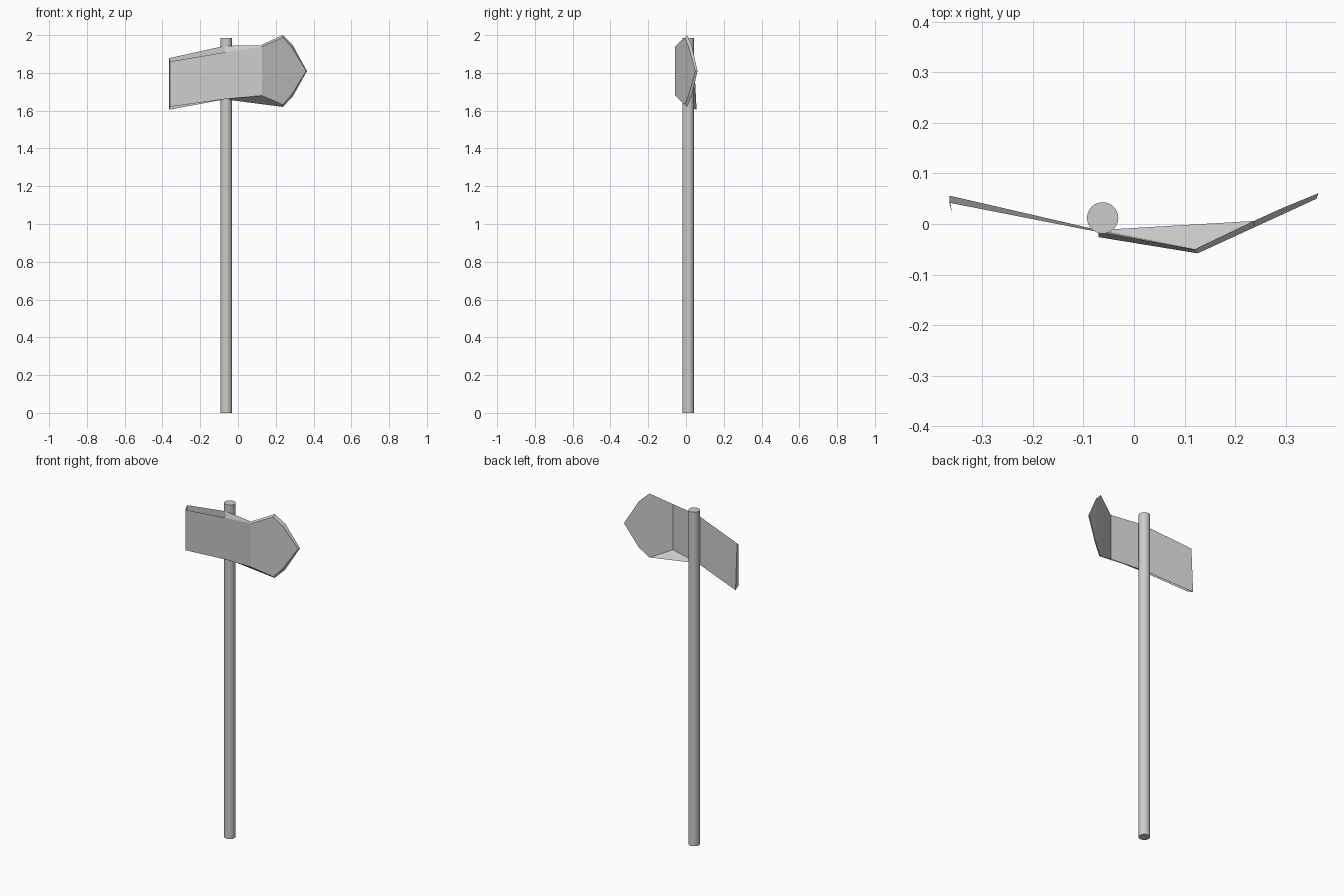
import bpy, bmesh

if "Cube" in bpy.data.objects:
    bpy.data.objects.remove(bpy.data.objects["Cube"])

# Round post
bpy.ops.mesh.primitive_cylinder_add(vertices=32, radius=0.031, depth=1.985,
                                    location=(-0.062, 0.012, 0.9925))
post = bpy.context.object
post.name = "post"
bpy.ops.object.shade_smooth_by_angle()

# Bent arrow board: columns of (x, y at bottom, y at top, z bottom, z top)
front = [(-0.36, 0.02, 0.02, 1.62, 1.86), (-0.07, -0.026, -0.026, 1.661, 1.909),
         (0.126, -0.058, -0.058, 1.68, 1.938), (0.237, -0.007, -0.007, 1.632, 1.988),
         (0.283, 0.014, 0.014, 1.683, 1.938), (0.361, 0.05, 0.05, 1.81, 1.81)]
back = [(-0.365, 0.056, 0.042, 1.605, 1.878), (-0.07, -0.012, -0.016, 1.66, 1.943),
        (0.12, -0.05, -0.05, 1.675, 1.946), (0.237, 0.006, 0.006, 1.62, 2.0),
        (0.29, 0.03, 0.03, 1.675, 1.947), (0.365, 0.061, 0.061, 1.81, 1.81)]

bm = bmesh.new()


def columns(data):
    return [(bm.verts.new((x, yb, zb)), bm.verts.new((x, yt, zt)))
            for x, yb, yt, zb, zt in data]


f, b = columns(front), columns(back)
for i in range(5):
    # Front and back sheets
    bm.faces.new((f[i][0], f[i + 1][0], f[i + 1][1], f[i][1]))
    bm.faces.new((b[i][1], b[i + 1][1], b[i + 1][0], b[i][0]))
    # Rims, left open along the tail
    if i > 0:
        bm.faces.new((f[i][1], f[i + 1][1], b[i + 1][1], b[i][1]))
        bm.faces.new((b[i][0], b[i + 1][0], f[i + 1][0], f[i][0]))
# Tail end cap
bm.faces.new((f[0][0], f[0][1], b[0][1], b[0][0]))
# Lower sliver bridging the bend behind the board
bm.faces.new((b[1][0], b[3][0], b[2][0]))
bmesh.ops.remove_doubles(bm, verts=bm.verts, dist=0.0005)

mesh = bpy.data.meshes.new("arrow_board")
bm.to_mesh(mesh)
bm.free()
board = bpy.data.objects.new("arrow_board", mesh)
bpy.context.collection.objects.link(board)
